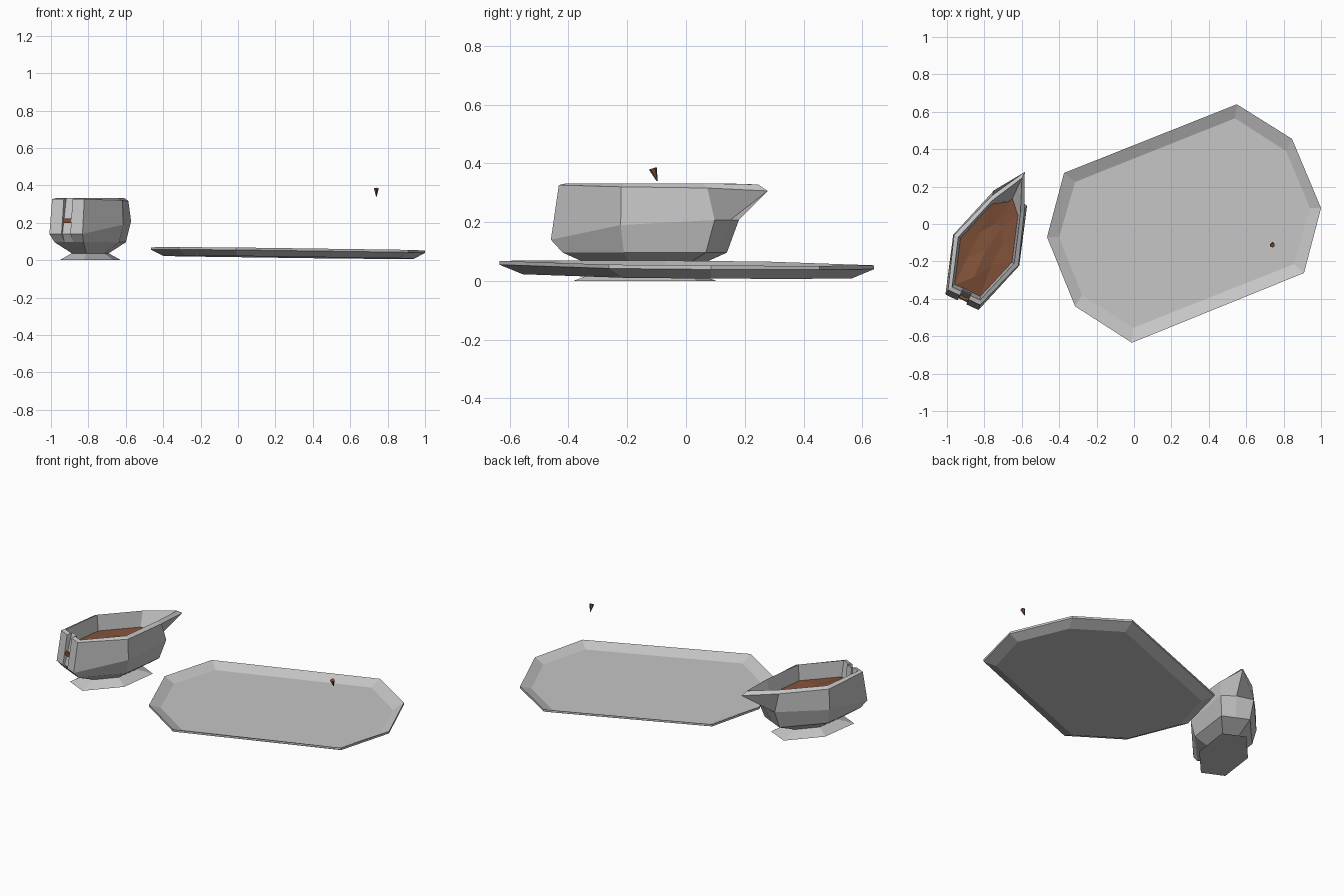
import bpy, bmesh, math, random
from mathutils import Vector

if "Cube" in bpy.data.objects:
    bpy.data.objects.remove(bpy.data.objects["Cube"])

random.seed(4)


def material(name, rgb):
    m = bpy.data.materials.new(name)
    m.diffuse_color = (*rgb, 1)
    m.use_nodes = True
    m.node_tree.nodes["Principled BSDF"].inputs["Base Color"].default_value = m.diffuse_color
    return m


grey = material("pewter grey", (0.56, 0.56, 0.56))
brown = material("gravy brown", (0.21, 0.08, 0.04))


def finish(bm, name, mat):
    bmesh.ops.remove_doubles(bm, verts=bm.verts, dist=0.0008)
    bmesh.ops.recalc_face_normals(bm, faces=bm.faces)
    mesh = bpy.data.meshes.new(name)
    bm.to_mesh(mesh)
    bm.free()
    mesh.materials.append(mat)
    ob = bpy.data.objects.new(name, mesh)
    bpy.context.collection.objects.link(ob)
    return ob


def loft(name, rings, mat):
    """Join equal-length closed rings with quads and cap both ends."""
    bm = bmesh.new()
    rows = [[bm.verts.new(p) for p in r] for r in rings]
    n = len(rows[0])
    for lo, hi in zip(rows, rows[1:]):
        for i in range(n):
            bm.faces.new((lo[i], lo[(i + 1) % n], hi[(i + 1) % n], hi[i]))
    bm.faces.new(rows[0][::-1])
    bm.faces.new(rows[-1])
    return finish(bm, name, mat)


# Serving plate: slightly tilted, irregular octagon with a raised rim
OUT = [(0.55, 0.64), (0.845, 0.455), (1.0, 0.085), (0.909, -0.262),
       (-0.011, -0.635), (-0.315, -0.44), (-0.465, -0.07), (-0.374, 0.273)]
INN = [(0.54, 0.565), (0.813, 0.39), (0.941, 0.085), (0.856, -0.214),
       (-0.005, -0.555), (-0.278, -0.38), (-0.40, -0.07), (-0.315, 0.225)]


def plate_ring(pts, dz):
    return [(x, y, 0.0605 + dz - 0.011 * (x - 0.268) - 0.007 * y) for x, y in pts]


loft("plate", [plate_ring(INN, -0.045), plate_ring(OUT, -0.013),
               plate_ring(OUT, 0), plate_ring(INN, -0.030)], grey)

# Gravy boat: long axis u points to the spout, v to its right
CX, CY = -0.79, -0.14
ANG = math.radians(65)
UX, UY = math.cos(ANG), math.sin(ANG)


def place(u, v, z):
    return Vector((CX + u * UX + v * UY, CY + u * UY - v * UX, z))


def boat_ring(a, b, z, tip=None, notch=0.0, tip_z=None):
    """Stretched hexagon, plus a spout point in front and a groove behind."""
    zb, zs, zf = z if isinstance(z, tuple) else (z, z, z)
    e, w = 0.866 * a, 0.026
    return [place(*p) for p in [
        (tip or e, 0.01 if tip else 0, tip_z or zf),
        (e, b / 2, zf), (0, b, zs), (-e, b / 2, zb),
        (-e, w, zb), (-e + notch, w, zb), (-e + notch, -w, zb), (-e, -w, zb),
        (-e, -b / 2, zb), (0, -b, zs), (e, -b / 2, zf)]]


loft("gravy_boat", [
    boat_ring(0.270, 0.145, 0.0),
    boat_ring(0.165, 0.085, 0.037),
    boat_ring(0.310, 0.170, 0.096),
    boat_ring(0.355, 0.195, (0.14, 0.19, 0.207), tip=0.325, notch=0.012),
    boat_ring(0.322, 0.190, (0.326, 0.32, 0.316), tip=0.466, notch=0.03, tip_z=0.306),
    boat_ring(0.295, 0.165, 0.332, tip=0.43, notch=0.012, tip_z=0.328),
    boat_ring(0.270, 0.150, 0.22, tip=0.29),
    boat_ring(0.220, 0.110, 0.11),
], grey)

# Gravy: lumpy faceted surface filling the boat
bm = bmesh.new()
outer, inner = [], []
for i, p in enumerate(boat_ring(0.275, 0.153, 0.235, tip=0.31)):
    if i in (4, 5, 6, 7):
        continue
    outer.append(bm.verts.new(p))
c = place(0, 0, 0.24)
for i, vert in enumerate(outer):
    mid = (vert.co + outer[(i + 1) % 7].co) / 2
    q = c.lerp(mid, random.uniform(0.5, 0.7))
    q.z += random.uniform(-0.025, 0.03)
    inner.append(bm.verts.new(q))
centre = bm.verts.new(c)
for i in range(7):
    j = (i + 1) % 7
    bm.faces.new((outer[i], outer[j], inner[i]))
    bm.faces.new((inner[i], outer[j], inner[j]))
    bm.faces.new((inner[i], inner[j], centre))
finish(bm, "gravy", brown)

# Gravy fleck showing in the groove at the back
loft("gravy_fleck", [[place(u, v, z) for u, v in
                      ((-0.29, -0.025), (-0.29, 0.025), (-0.25, 0.025), (-0.25, -0.025))]
                     for z in (0.20, 0.224)], brown)

# Floating drip: tiny tilted cone
tip, base = Vector((0.74, -0.098, 0.34)), Vector((0.74, -0.113, 0.383))
bm = bmesh.new()
bmesh.ops.create_cone(bm, cap_ends=True, segments=6, radius1=0.014, radius2=0.002,
                      depth=(tip - base).length)
rot = Vector((0, 0, 1)).rotation_difference(tip - base)
for v in bm.verts:
    v.co = rot @ v.co + (tip + base) / 2
finish(bm, "drip", brown)
